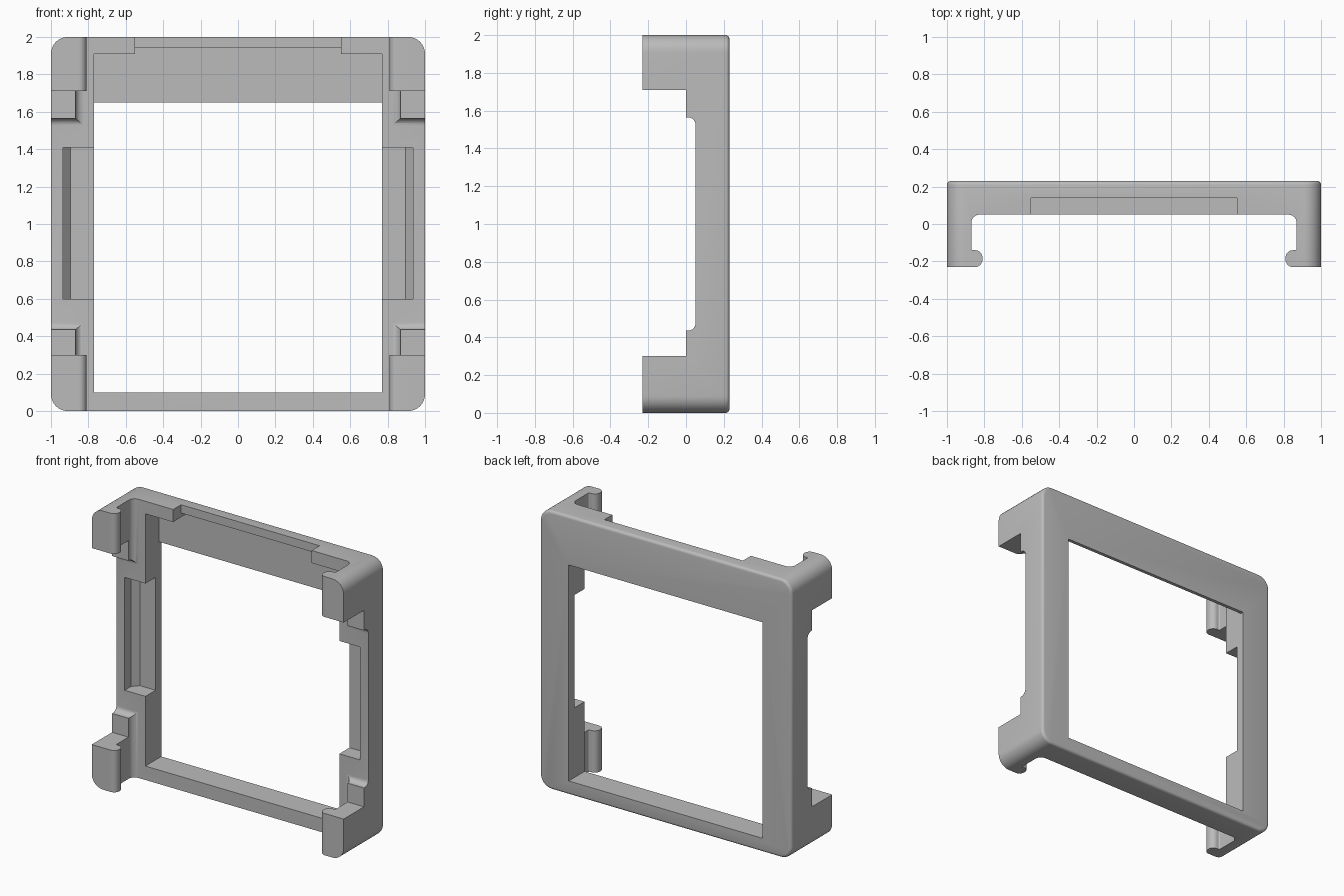
import bpy
import bmesh
import math
from mathutils import Vector

cube = bpy.data.objects.get("Cube")
if cube:
    bpy.data.objects.remove(cube, do_unlink=True)

grey = bpy.data.materials.new("grey plastic")
grey.use_nodes = True
grey.diffuse_color = (0.5, 0.5, 0.5, 1)
grey.node_tree.nodes["Principled BSDF"].inputs["Base Color"].default_value = (0.5, 0.5, 0.5, 1)

AXES = {
    "X": lambda a, b, t: (t, a, b),
    "Y": lambda a, b, t: (a, t, b),
    "Z": lambda a, b, t: (a, b, t),
}


def rounded(corners, steps=8):
    """Outline from (a, b, radius) corners, each one filleted."""
    out = []
    for i, (a, b, r) in enumerate(corners):
        p = Vector((a, b))
        if not r:
            out.append(p)
            continue
        u = (Vector(corners[i - 1][:2]) - p).normalized()
        v = (Vector(corners[(i + 1) % len(corners)][:2]) - p).normalized()
        centre = p + (u + v) * r
        for k in range(steps + 1):
            t = math.pi / 2 * k / steps
            out.append(centre - v * r * math.cos(t) - u * r * math.sin(t))
    return out


def prism(name, corners, axis, lo, hi, back_bevel=0):
    """Extrude an outline along an axis."""
    bm = bmesh.new()
    pts = rounded(corners)
    low, high = ([bm.verts.new(AXES[axis](p.x, p.y, t)) for p in pts] for t in (lo, hi))
    bm.faces.new(low)
    cap = bm.faces.new(high)
    for i in range(len(pts)):
        bm.faces.new((low[i - 1], low[i], high[i], high[i - 1]))
    bmesh.ops.recalc_face_normals(bm, faces=bm.faces)
    if back_bevel:
        bmesh.ops.bevel(bm, geom=list(cap.edges), offset=back_bevel, segments=4,
                        profile=0.5, affect="EDGES")
    mesh = bpy.data.meshes.new(name)
    bm.to_mesh(mesh)
    bm.free()
    mesh.materials.append(grey)
    ob = bpy.data.objects.new(name, mesh)
    bpy.context.collection.objects.link(ob)
    return ob


def rect(a0, a1, b0, b1, r=0):
    return [(a0, b0, r), (a1, b0, r), (a1, b1, r), (a0, b1, r)]


def combine(target, tool, operation="DIFFERENCE"):
    mod = target.modifiers.new("cut", "BOOLEAN")
    mod.operation = operation
    mod.solver = "EXACT"
    mod.object = tool
    bpy.ops.object.select_all(action="DESELECT")
    bpy.context.view_layer.objects.active = target
    target.select_set(True)
    bpy.ops.object.modifier_apply(modifier=mod.name)
    bpy.data.objects.remove(tool, do_unlink=True)


# Rounded outer block with softened back edge
frame = prism("clip_frame", rect(-1, 1, 0, 2, 0.09), "Y", -0.23, 0.23, 0.02)

# Channel section with hooked lips
half = [(1.1, 0.4, 0), (1.1, -0.4, 0), (0.87, -0.4, 0), (0.87, -0.23, 0),
        (0.81, -0.23, 0.04), (0.81, -0.14, 0.04), (0.87, -0.14, 0.01), (0.87, 0.05, 0.045)]
section = half + [(-x, y, r) for x, y, r in reversed(half)]
combine(frame, prism("section", section, "Z", -0.2, 2.2), "INTERSECT")

# Side openings that leave four corner hooks and low shoulders
combine(frame, prism("hook_gap", rect(-1, 0, 0.3, 1.71), "X", -1.2, 1.2))
combine(frame, prism("shoulder_gap", rect(-1, 0.05, 0.435, 1.565, 0.04), "X", -1.2, 1.2))

# Main window, then the thin upper panel with its top notch
combine(frame, prism("window", rect(-0.77, 0.77, 0.1, 1.65), "Y", -1, 1))
combine(frame, prism("panel_pocket", rect(-0.77, 0.77, 1.5, 1.91), "Y", -0.1, 0.205))
combine(frame, prism("panel_step", rect(-0.55, 0.55, 1.8, 1.94), "Y", -0.1, 0.205))
combine(frame, prism("top_notch", rect(-0.55, 0.55, 1.85, 2.2), "Y", -0.1, 0.14))

# Chamfered pockets inside both side rails
for s in (-1, 1):
    pocket = [(0.6, -0.1, 0), (0.935, -0.1, 0), (0.935, 0.12, 0), (0.895, 0.165, 0), (0.6, 0.165, 0)]
    combine(frame, prism("rail_pocket", [(s * x, y, r) for x, y, r in pocket], "Z", 0.6, 1.41))

bpy.ops.object.shade_smooth_by_angle(angle=math.radians(30))
